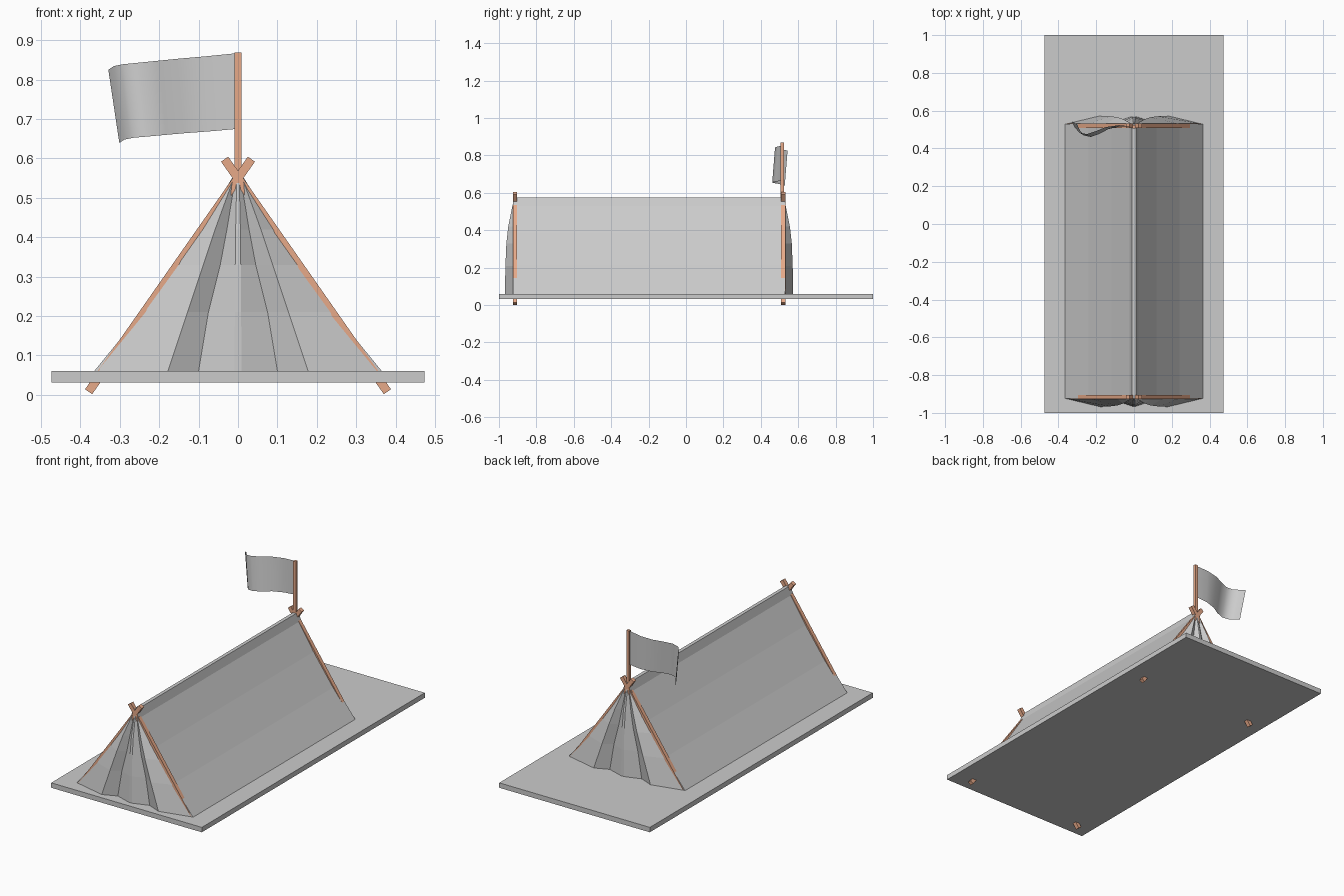
import bpy, bmesh
from mathutils import Vector

if "Cube" in bpy.data.objects:
    bpy.data.objects.remove(bpy.data.objects["Cube"])

MID_Y = -0.1975          # middle of the tent along y
FRONT, BACK = -0.915, 0.52

wood = bpy.data.materials.new("wood")
wood.diffuse_color = (0.8, 0.4, 0.25, 1)
wood.use_nodes = True
wood.node_tree.nodes["Principled BSDF"].inputs["Base Color"].default_value = wood.diffuse_color


def mesh_object(name, verts, faces, mat=None):
    me = bpy.data.meshes.new(name)
    me.from_pydata(verts, [], faces)
    ob = bpy.data.objects.new(name, me)
    bpy.context.collection.objects.link(ob)
    if mat:
        me.materials.append(mat)
    return ob


def sheet(name, rows):
    """Cloth surface through rows of equally many points."""
    n = len(rows[0])
    faces = [(r * n + c, r * n + c + 1, (r + 1) * n + c + 1, (r + 1) * n + c)
             for r in range(len(rows) - 1) for c in range(n - 1)]
    return mesh_object(name, [p for row in rows for p in row], faces)


def beam(name, a, b, w):
    """Square pole from a to b, both lying in one xz plane."""
    a, b = Vector(a), Vector(b)
    d = (b - a).normalized()
    v = Vector((0, 1, 0)) * w / 2
    u = d.cross(Vector((0, 1, 0))) * w / 2
    ring = [u + v, v - u, -u - v, u - v]
    faces = [(0, 1, 2, 3), (7, 6, 5, 4)]
    faces += [(i, i + 4, (i + 1) % 4 + 4, (i + 1) % 4) for i in range(4)]
    ob = mesh_object(name, [a + k for k in ring] + [b + k for k in ring], faces, wood)
    bm = bmesh.new()
    bm.from_mesh(ob.data)
    bmesh.ops.recalc_face_normals(bm, faces=bm.faces)
    bm.to_mesh(ob.data)
    bm.free()
    return ob


# Ground board
bpy.ops.mesh.primitive_cube_add(size=1, location=(0, 0, 0.046))
board = bpy.context.object
board.name = "ground_board"
board.scale = (0.946, 2, 0.028)

# Crossed poles at both ends
for end, y in (("front", FRONT), ("back", BACK)):
    for side, s in (("left", -1), ("right", 1)):
        beam(f"{end}_{side}_pole", (s * 0.379, y, 0.008), (s * -0.034, y, 0.598), 0.022)

# Roof cloth
half = [(0.365, 0.06), (0.24, 0.215), (0.118, 0.385), (0.025, 0.53), (0.01, 0.575)]
profile = half + [(-x, z) for x, z in reversed(half)]
sheet("roof_cloth", [[(x, y, z) for x, z in profile] for y in (-0.925, 0.53)])

# Pleated door cloth: x of each fold per height, with fold depth fading upward
rows = [(0.06, 1.0, (0.365, 0.178, 0.10, 0.009)),
        (0.21, 0.95, (0.243, 0.128, 0.075, 0.008)),
        (0.33, 0.85, (0.157, 0.088, 0.045, 0.007)),
        (0.42, 0.65, (0.095, 0.058, 0.028, 0.006)),
        (0.555, 0.1, (0.012, 0.009, 0.006, 0.003))]
depth = (0.005, 0.05, 0.017, 0.047)
for end, y0, out in (("front", FRONT, -1), ("back", BACK, 1)):
    grid = []
    for z, k, xs in rows:
        right = [(x, y0 + out * (0.003 + d * k), z) for x, d in zip(xs, depth)]
        left = [(-x, y, z) for x, y, z in reversed(right)]
        line = right + left
        grid.append(line if out > 0 else line[::-1])
    sheet(f"{end}_door_cloth", grid)

# Flag pole
beam("flag_pole", (0, 0.515, 0.56), (0, 0.515, 0.868), 0.017)

# Waving flag: top edge x, y, z, and height of the cloth
wave = [(0, 0.515, 0.867), (-0.08, 0.523, 0.859), (-0.15, 0.513, 0.853),
        (-0.20, 0.492, 0.848), (-0.25, 0.476, 0.843), (-0.29, 0.484, 0.839),
        (-0.315, 0.513, 0.834), (-0.329, 0.543, 0.825)]
top, low = [], []
for x, y, z in wave:
    f = min(1, -x / 0.2)
    top.append((x, y, z))
    low.append((x * 0.915, y - 0.015 * f, z - 0.192 + 0.006 * (-x / 0.33)))
flag = sheet("flag", [top, low])
for p in flag.data.polygons:
    p.use_smooth = True
